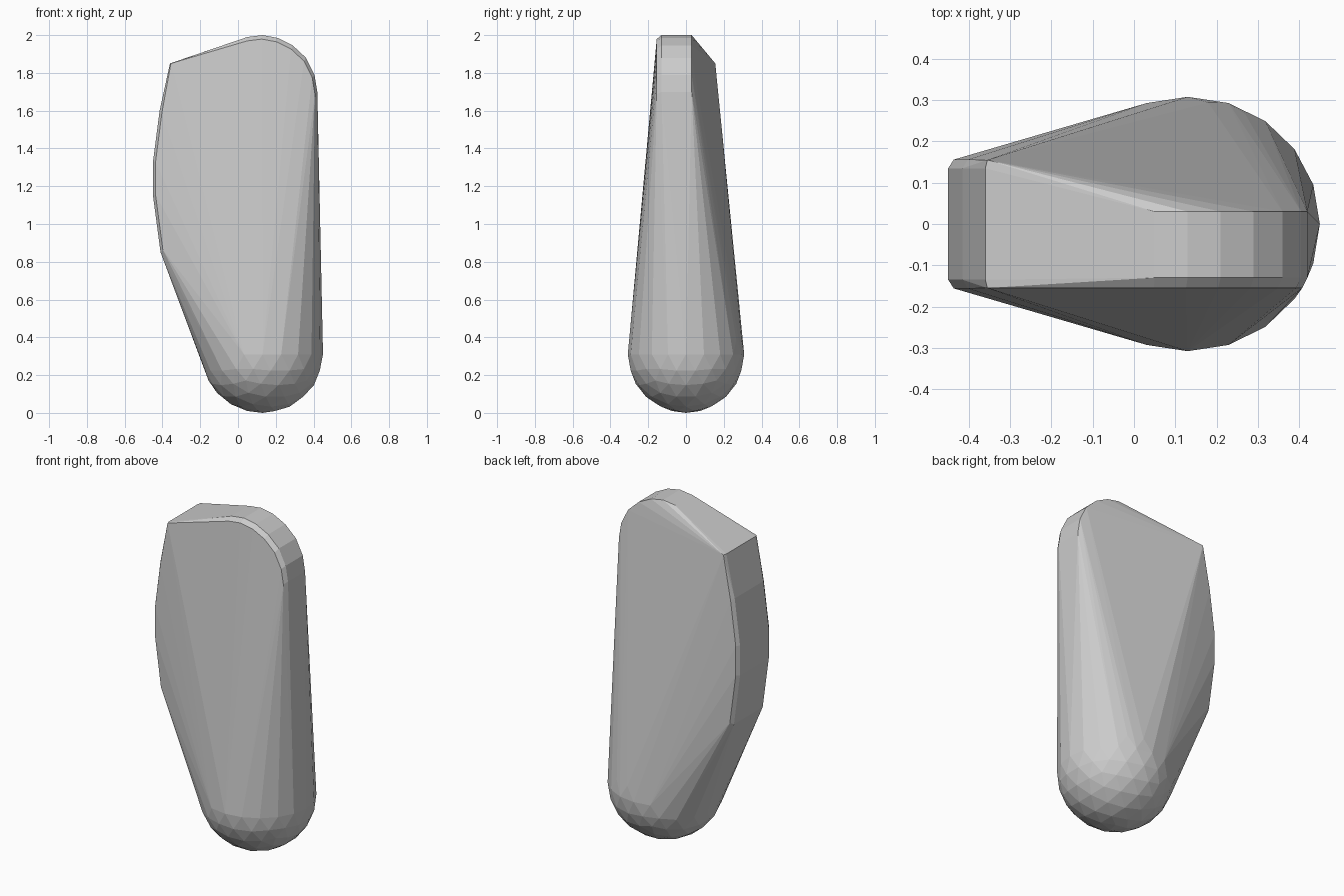
import bpy, bmesh
from mathutils import Matrix

if "Cube" in bpy.data.objects:
    bpy.data.objects.remove(bpy.data.objects["Cube"])

bm = bmesh.new()

# rounded foot: faceted ball
bmesh.ops.create_icosphere(bm, subdivisions=3, radius=1.0,
    matrix=Matrix.Translation((0.13, 0, 0.31)) @ Matrix.Diagonal((0.32, 0.308, 0.31, 1)))

# side profiles of the upper slab (x, z)
left_arc = [(-0.36, 1.85), (-0.415, 1.6), (-0.45, 1.33), (-0.45, 1.15), (-0.41, 0.85)]
right_arc = [(0.05, 1.99), (0.13, 2.0), (0.21, 1.985), (0.29, 1.945),
             (0.36, 1.88), (0.405, 1.79), (0.42, 1.7)]


def add_rim(points, y_edge, y_face, inset):
    """Outline ring plus a slightly inset ring, giving a small chamfer."""
    for x, z in points:
        bm.verts.new((x, y_edge, z))
        k = 1 - inset
        bm.verts.new((x * k, y_face, 1.3 + (z - 1.3) * k))


add_rim(left_arc, -0.135, -0.156, 0.03)
add_rim(left_arc, 0.135, 0.156, 0.03)
add_rim(right_arc, -0.13, -0.155, 0.03)
for y in (-0.155, 0.155):
    bm.verts.new((-0.355, y, 1.85))
# the back of the right arc is cut in close to the middle
for x, z in right_arc:
    bm.verts.new((x, 0.03, z))

# wrap everything in one convex skin
res = bmesh.ops.convex_hull(bm, input=bm.verts[:])
junk = {g for g in res["geom_interior"] + res["geom_unused"] if isinstance(g, bmesh.types.BMVert)}
bmesh.ops.delete(bm, geom=list(junk), context='VERTS')
hull_faces = {f for f in res["geom"] if f.is_valid and isinstance(f, bmesh.types.BMFace)}
bmesh.ops.delete(bm, geom=[f for f in bm.faces if f not in hull_faces], context='FACES')
bmesh.ops.delete(bm, geom=[e for e in bm.edges if not e.link_faces], context='EDGES')
bmesh.ops.recalc_face_normals(bm, faces=bm.faces[:])

mesh = bpy.data.meshes.new("tapered_stone")
bm.to_mesh(mesh)
bm.free()
bpy.context.collection.objects.link(bpy.data.objects.new("tapered_stone", mesh))
